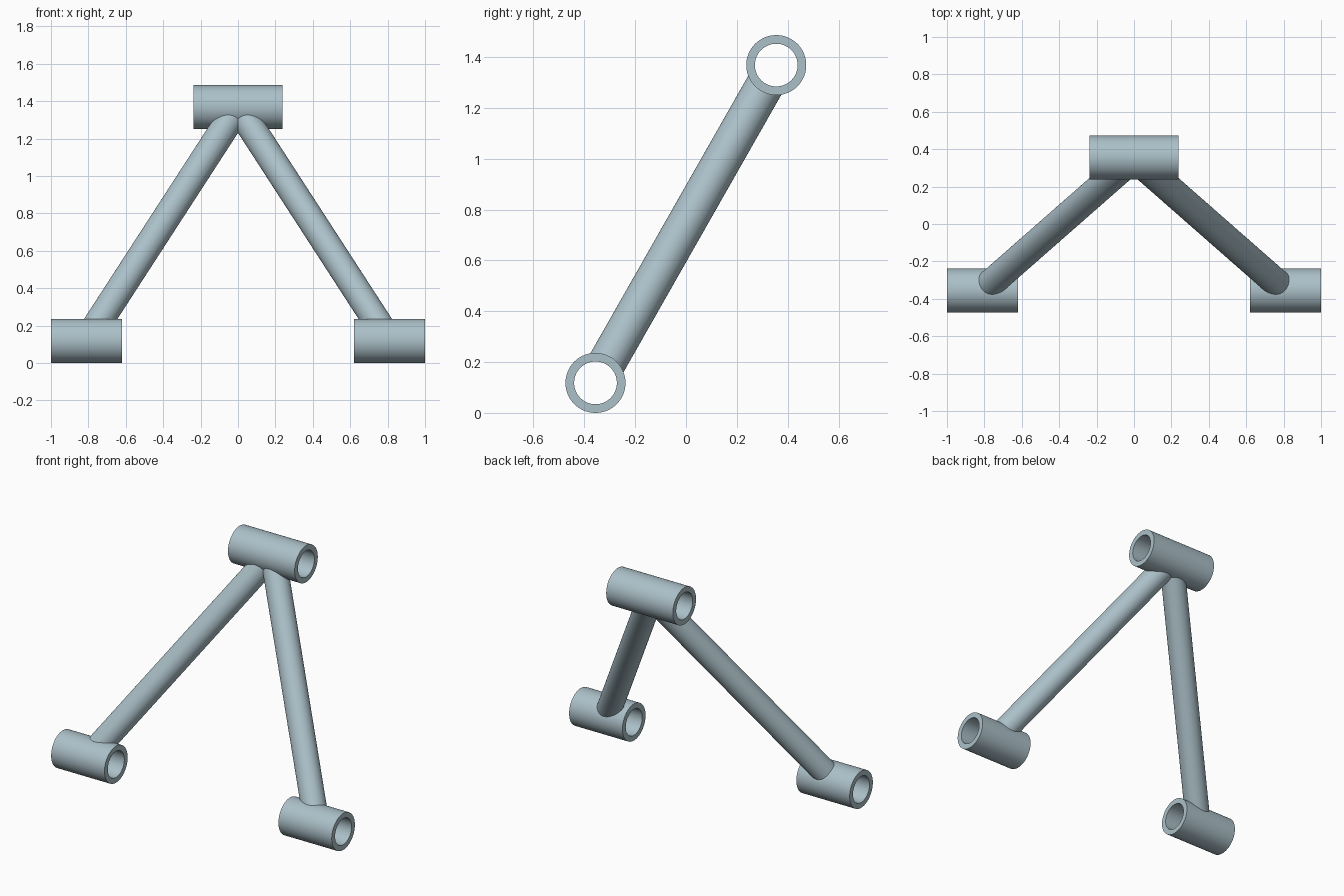
import bpy, bmesh, math
from mathutils import Vector, Matrix

if "Cube" in bpy.data.objects:
    bpy.data.objects.remove(bpy.data.objects["Cube"])

SEG = 96
R_OUT, R_IN, R_ARM = 0.118, 0.084, 0.075
TOP = Vector((0, 0.355, 1.368))
FOOT = Vector((0.81, -0.356, 0.118))

# Blue-grey steel
steel = bpy.data.materials.new("steel")
steel.diffuse_color = (0.41, 0.53, 0.58, 1)
steel.use_nodes = True
steel.node_tree.nodes["Principled BSDF"].inputs["Base Color"].default_value = steel.diffuse_color


def add_object(name, bm):
    bmesh.ops.recalc_face_normals(bm, faces=bm.faces[:])
    mesh = bpy.data.meshes.new(name)
    bm.to_mesh(mesh)
    bm.free()
    mesh.materials.append(steel)
    obj = bpy.data.objects.new(name, mesh)
    bpy.context.collection.objects.link(obj)
    return obj


def rod(name, a, b, radius):
    """Solid cylinder from a to b."""
    bm = bmesh.new()
    turn = (b - a).to_track_quat('Z', 'Y').to_matrix().to_4x4()
    bmesh.ops.create_cone(bm, cap_ends=True, segments=SEG, radius1=radius, radius2=radius,
                          depth=(b - a).length, matrix=Matrix.Translation((a + b) / 2) @ turn)
    return add_object(name, bm)


def sleeve(name, center, length):
    """Hollow tube along x, spun from a rectangular wall profile."""
    bm = bmesh.new()
    h = length / 2
    pts = [(-h, R_IN), (h, R_IN), (h, R_OUT), (-h, R_OUT)]
    vs = [bm.verts.new(center + Vector((x, 0, r))) for x, r in pts]
    edges = [bm.edges.new((vs[i], vs[(i + 1) % 4])) for i in range(4)]
    bmesh.ops.spin(bm, geom=vs + edges, cent=center, axis=(1, 0, 0),
                   angle=math.tau, steps=SEG, use_duplicate=False)
    bmesh.ops.remove_doubles(bm, verts=bm.verts[:], dist=1e-5)
    return add_object(name, bm)


def mirror(obj):
    mod = obj.modifiers.new("mirror", 'MIRROR')
    mod.use_bisect_axis[0] = True


def finish(obj):
    """Apply modifiers, then smooth the round faces."""
    bpy.ops.object.select_all(action='DESELECT')
    obj.select_set(True)
    bpy.context.view_layer.objects.active = obj
    bpy.ops.object.convert(target='MESH')
    bpy.ops.object.shade_smooth_by_angle(angle=math.radians(30))


# Pivot sleeves: one on top, a mirrored pair at the feet
top_sleeve = sleeve("top_sleeve", TOP, 0.475)
foot_sleeves = sleeve("foot_sleeves", FOOT, 0.38)
mirror(foot_sleeves)

# Diagonal arms, trimmed to the sleeve walls so the bores stay open
arms = rod("arms", FOOT, TOP, R_ARM)
cutters = []
for center in (TOP, FOOT):
    half = Vector((0.3, 0, 0))
    cutter = rod("sleeve_cutter", center - half, center + half, R_OUT - 0.002)
    cutter.hide_render = True
    cutters.append(cutter)
    mod = arms.modifiers.new("trim", 'BOOLEAN')
    mod.operation = 'DIFFERENCE'
    mod.solver = 'EXACT'
    mod.object = cutter
mirror(arms)

for part in (top_sleeve, foot_sleeves, arms):
    finish(part)
for cutter in cutters:
    bpy.data.objects.remove(cutter)
